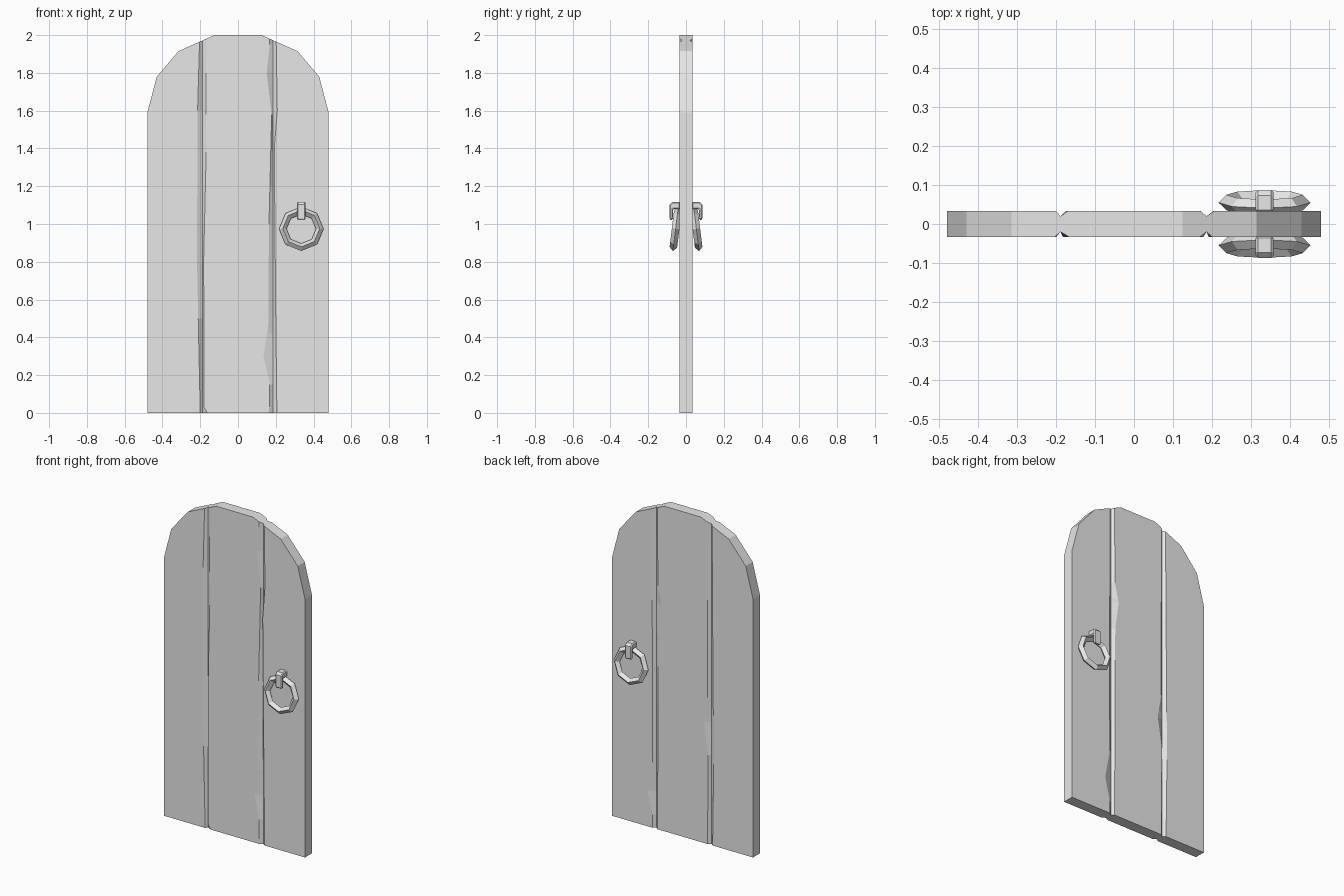
import bpy
import bmesh
from math import radians
from mathutils import Vector

cube = bpy.data.objects.get("Cube")
if cube:
    bpy.data.objects.remove(cube, do_unlink=True)

# One plain grey for the whole door
grey = bpy.data.materials.new("plain grey")
grey.use_nodes = True
grey.diffuse_color = (0.8, 0.8, 0.8, 1)
grey.node_tree.nodes["Principled BSDF"].inputs["Base Color"].default_value = (0.8, 0.8, 0.8, 1)

HALF_W, HALF_T, CHAMFER = 0.48, 0.034, 0.014
ARCH = [(0.48, 1.59), (0.43, 1.78), (0.315, 1.915), (0.125, 2.0)]


def finish(bm, name):
    bmesh.ops.recalc_face_normals(bm, faces=bm.faces)
    mesh = bpy.data.meshes.new(name)
    bm.to_mesh(mesh)
    bm.free()
    mesh.materials.append(grey)
    obj = bpy.data.objects.new(name, mesh)
    bpy.context.collection.objects.link(obj)
    return obj


def x_at(path, z):
    """Follow a worn edge given as (z, x) points."""
    for (z0, x0), (z1, x1) in zip(path, path[1:]):
        if z <= z1:
            return x0 + (x1 - x0) * (z - z0) / (z1 - z0)
    return path[-1][1]


def straight(x):
    return [(0, x), (2.1, x)]


def cut(bm, point, normal):
    geom = bm.verts[:] + bm.edges[:] + bm.faces[:]
    bmesh.ops.bisect_plane(bm, geom=geom, plane_co=point, plane_no=normal, clear_outer=True)
    rim = [e for e in bm.edges if e.is_boundary]
    if rim:
        bmesh.ops.holes_fill(bm, edges=rim, sides=0)


def plank(name, left, right):
    """Each side is a (front edge, valley, back edge) set of paths."""
    levels = sorted({z for side in (left, right) for path in side for z, x in path})
    bm = bmesh.new()
    rings = []
    inner = HALF_T - CHAMFER
    for z in levels:
        (lf, lv, lb), (rf, rv, rb) = [[x_at(p, z) for p in s] for s in (left, right)]
        section = [(lf, -HALF_T), (rf, -HALF_T), (rv, -inner), (rv, inner),
                   (rb, HALF_T), (lb, HALF_T), (lv, inner), (lv, -inner)]
        rings.append([bm.verts.new((x, y, z)) for x, y in section])
    for low, high in zip(rings, rings[1:]):
        for i in range(len(low)):
            j = (i + 1) % len(low)
            bm.faces.new((low[i], low[j], high[j], high[i]))
    bm.faces.new(rings[0])
    bm.faces.new(rings[-1])
    # Trim the top to the faceted arch
    for (x0, z0), (x1, z1) in zip(ARCH, ARCH[1:]):
        for s in (1, -1):
            cut(bm, Vector((s * x0, 0, z0)), Vector((s * (z1 - z0), 0, x0 - x1)))
    cut(bm, Vector((0, 0, 2)), Vector((0, 0, 1)))
    return finish(bm, name)


# Worn edges beside the two grooves, front and back
valley_r, valley_l = straight(-0.189), straight(0.186)
side_edge_f = [(0, -0.2), (0.8, -0.217), (1.6, -0.214), (2.1, -0.2)]
side_edge_b = [(0, -0.205), (0.5, -0.212), (1.4, -0.205), (2.1, -0.2)]
mid_right_f = [(0, -0.162), (0.03, -0.18), (0.42, -0.18), (0.8, -0.182),
               (1.4, -0.168), (1.8, -0.17), (2.1, -0.163)]
mid_right_b = [(0, -0.17), (0.55, -0.175), (0.75, -0.145), (0.9, -0.17), (2.1, -0.168)]
mid_left_f = [(0, 0.165), (0.15, 0.168), (0.3, 0.135), (0.45, 0.16), (1, 0.164),
              (1.58, 0.178), (1.8, 0.152), (1.95, 0.168), (2.1, 0.168)]
mid_left_b = [(0, 0.17), (1.2, 0.165), (1.38, 0.14), (1.5, 0.168), (2.1, 0.17)]
handle_edge_f = [(0, 0.206), (0.5, 0.2), (1.4, 0.192), (1.6, 0.208), (2.1, 0.2)]
handle_edge_b = [(0, 0.205), (0.08, 0.205), (0.22, 0.238), (0.4, 0.205), (2.1, 0.207)]

outer_r, outer_l = [straight(-HALF_W)] * 3, [straight(HALF_W)] * 3
plank("right_plank", outer_r, (side_edge_f, valley_r, side_edge_b))
plank("middle_plank", (mid_right_f, valley_r, mid_right_b), (mid_left_f, valley_l, mid_left_b))
plank("left_plank", (handle_edge_f, valley_l, handle_edge_b), outer_l)

# Ring handle and its hook on each face of the door
HOOK = [(0.03, 1.117), (0.073, 1.117), (0.087, 1.103), (0.087, 1.03),
        (0.082, 1.022), (0.068, 1.022), (0.068, 1.08), (0.03, 1.08)]
for side, s in (("front", -1), ("back", 1)):
    bpy.ops.mesh.primitive_torus_add(
        major_segments=8, minor_segments=4, major_radius=0.098, minor_radius=0.02,
        location=(0.335, s * 0.055, 0.974), rotation=(radians(90 + s * 7), 0, 0))
    ring = bpy.context.object
    ring.name = side + "_ring"
    ring.data.materials.append(grey)

    bm = bmesh.new()
    face = bm.faces.new([bm.verts.new((0.312, s * y, z)) for y, z in HOOK])
    grown = bmesh.ops.extrude_face_region(bm, geom=[face])["geom"]
    bmesh.ops.translate(bm, vec=(0.046, 0, 0),
                        verts=[v for v in grown if isinstance(v, bmesh.types.BMVert)])
    hook = finish(bm, side + "_hook")
    bevel = hook.modifiers.new("chamfer", "BEVEL")
    bevel.width = 0.006
    bevel.segments = 1
    bevel.angle_limit = radians(60)
